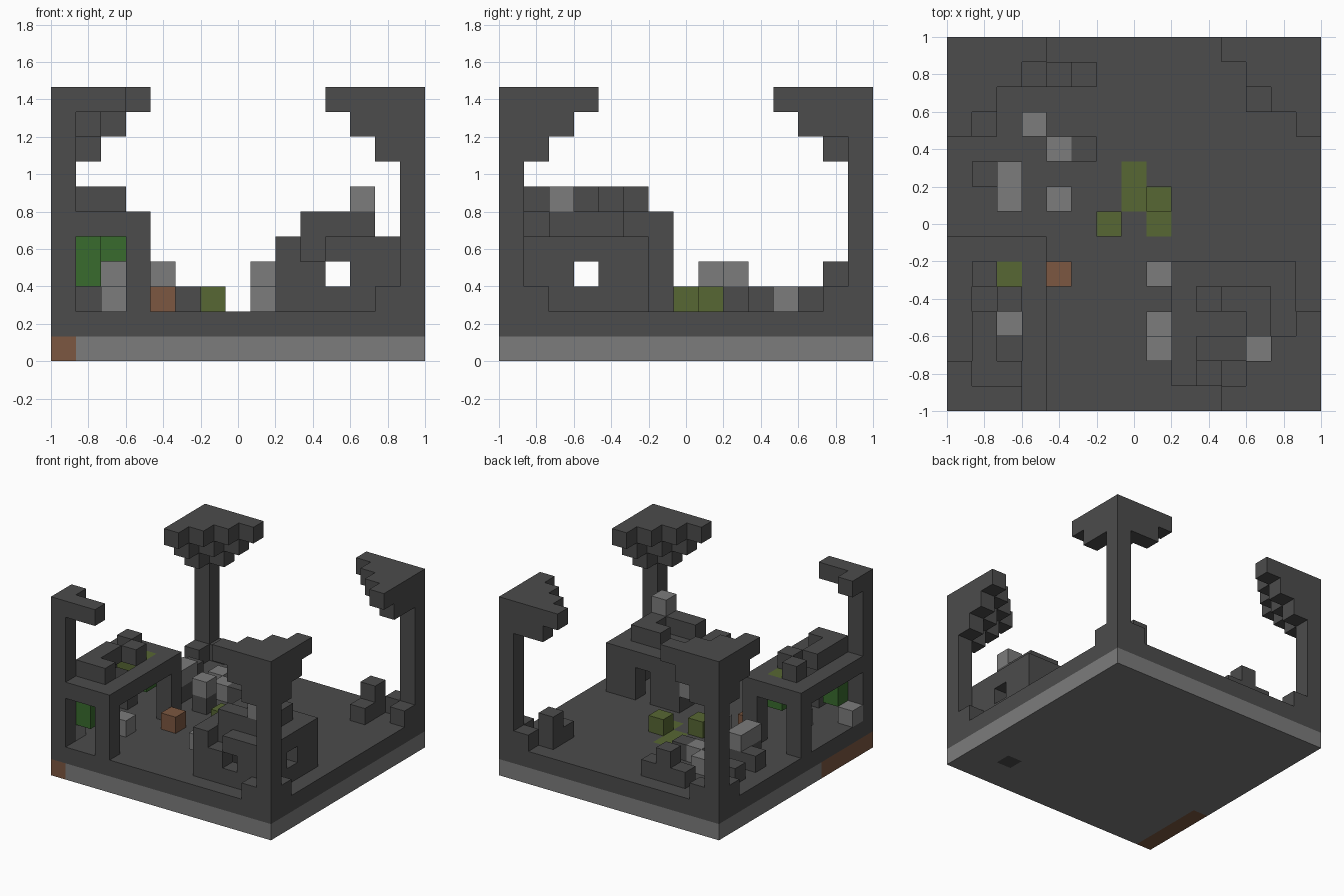
import bpy
import bmesh
from mathutils import Vector

cube = bpy.data.objects.get("Cube")
if cube:
    bpy.data.objects.remove(cube, do_unlink=True)

N = 15            # blocks per side
S = 2.0 / N       # block size


def material(name, colour):
    m = bpy.data.materials.new(name)
    m.use_nodes = True
    m.diffuse_color = (*colour, 1)
    m.node_tree.nodes["Principled BSDF"].inputs["Base Color"].default_value = (*colour, 1)
    return m


MATS = {
    "dark": material("dark stone", (0.072, 0.072, 0.072)),
    "light": material("light stone", (0.2, 0.2, 0.2)),
    "brown": material("brown earth", (0.2, 0.095, 0.052)),
    "green": material("leaf green", (0.04, 0.145, 0.027)),
    "olive": material("olive moss", (0.095, 0.135, 0.033)),
}
NAMES = list(MATS)
cells = {}        # block position -> (part, colour)


def box(part, xs, ys, zs, colour="dark"):
    """Fill inclusive block ranges; a single number means one block."""
    spans = [(v, v) if isinstance(v, int) else v for v in (xs, ys, zs)]
    (a, b), (c, d), (e, f) = spans
    for x in range(a, b + 1):
        for y in range(c, d + 1):
            for z in range(e, f + 1):
                cells[x, y, z] = (part, colour)


def clear(*spots):
    for s in spots:
        cells.pop(s, None)


# Ground slab: light course below, dark floor above
box("ground_course", (0, 14), (0, 14), 0, "light")
box("ground_course", 0, (0, 4), 0, "brown")
box("ground_course", 12, 2, 0)
box("floor", (0, 14), (0, 14), 1)
for x, y in ((7, 8), (7, 9), (8, 7)):
    box("floor", x, y, 1, "olive")


# Corner pillars with stepped canopies and small feet
def corner(part, right, back, canopy_from):
    def put(u, v, z):
        box(part, 14 - u if right else u, 14 - v if back else v, z)
    for z in range(2, 11):
        put(0, 0, z)
    for z in range(canopy_from, 11):
        reach = z - 6
        for u in range(reach):
            for v in range(reach - u):
                put(u, v, z)
    put(1, 0, 2)
    put(0, 1, 2)


corner("front_left_pillar", True, False, 8)
corner("back_left_pillar", True, True, 9)
corner("back_right_pillar", False, True, 8)

# Broken front right pillar with a thin arm
box("front_right_pillar", 0, 0, (2, 10))
box("front_right_pillar", 0, 1, 10)
box("front_right_pillar", (1, 2), 0, 10)

# Open post and beam frame
for x in (0, 3):
    for y in (0, 6):
        box("frame", x, y, (2, 5))
    box("frame", x, (0, 6), 5)
for y in (0, 6):
    box("frame", (0, 3), y, 5)

# Blocks and leaves on and in the frame
box("frame_roof", (1, 2), 1, 6)
box("frame_roof", 1, (2, 3), 6)
box("frame_roof", 2, 4, 6)
box("frame_roof", 1, 5, 6)
box("frame_moss", (1, 2), 5, 5, "olive")
box("frame_leaves", 2, 5, 4, "green")
box("frame_leaves", 1, 1, (3, 4), "green")
box("frame_rubble", 2, 3, 2, "light")
box("frame_rubble", 0, 1, 2, "light")

# House: hollow walls, roof, window and door gaps
box("house", (9, 13), (1, 5), (2, 4))
for x in (10, 11, 12):
    for y in (2, 3, 4):
        clear((x, y, 2), (x, y, 3))
clear((11, 1, 3), (11, 5, 2), (11, 5, 3), (9, 3, 3), (13, 3, 3),
      (10, 1, 4), (10, 4, 4))
box("house_roof", (10, 12), 2, 5)
box("house_roof", 12, 3, 5)
box("house_roof", (11, 12), 4, 5)
box("chimney", 12, 2, 6, "light")
box("house_stones", 8, 5, 3, "light")
box("house_stones", 8, 2, 3, "light")
box("house_stones", 8, 3, 2, "light")

# Loose blocks about the yard
box("brown_block", 4, 5, 2, "brown")
box("moss_blocks", 6, 7, 2, "olive")
box("moss_blocks", 8, 8, 2, "olive")
box("ruin", 2, (8, 9), 2)
box("ruin", 2, (8, 9), 3, "light")
box("ruin", 4, 8, 2)
box("ruin", 4, 8, 3, "light")
box("ruin", 4, 10, 2, "light")
box("ruin", 3, 11, 2, "light")
box("ruin", 5, 10, 2)
box("ruin", 1, 9, 2)
box("ruin", 1, 11, 2)
box("back_rubble", (3, 5), 13, 2)
box("back_rubble", 4, 13, 3)
box("stump", 12, (12, 13), 2)
box("stump", 12, 13, 3)


# Turn each part into a mesh of its exposed faces
def build(part):
    bm = bmesh.new()
    verts = {}

    def vert(p):
        if p not in verts:
            verts[p] = bm.verts.new(Vector((p[0] - N / 2, p[1] - N / 2, p[2])) * S)
        return verts[p]

    used = []
    for pos, (owner, colour) in cells.items():
        if owner != part:
            continue
        if colour not in used:
            used.append(colour)
        for axis in range(3):
            for side in (0, 1):
                near = list(pos)
                near[axis] += 2 * side - 1
                if tuple(near) in cells:
                    continue
                loop = []
                for du, dv in ((0, 0), (1, 0), (1, 1), (0, 1)):
                    p = list(pos)
                    p[axis] += side
                    p[(axis + 1) % 3] += du
                    p[(axis + 2) % 3] += dv
                    loop.append(vert(tuple(p)))
                if not side:
                    loop.reverse()
                bm.faces.new(loop).material_index = used.index(colour)
    mesh = bpy.data.meshes.new(part)
    bm.to_mesh(mesh)
    bm.free()
    for colour in used:
        mesh.materials.append(MATS[colour])
    bpy.context.collection.objects.link(bpy.data.objects.new(part, mesh))


for part in dict.fromkeys(owner for owner, _ in cells.values()):
    build(part)
